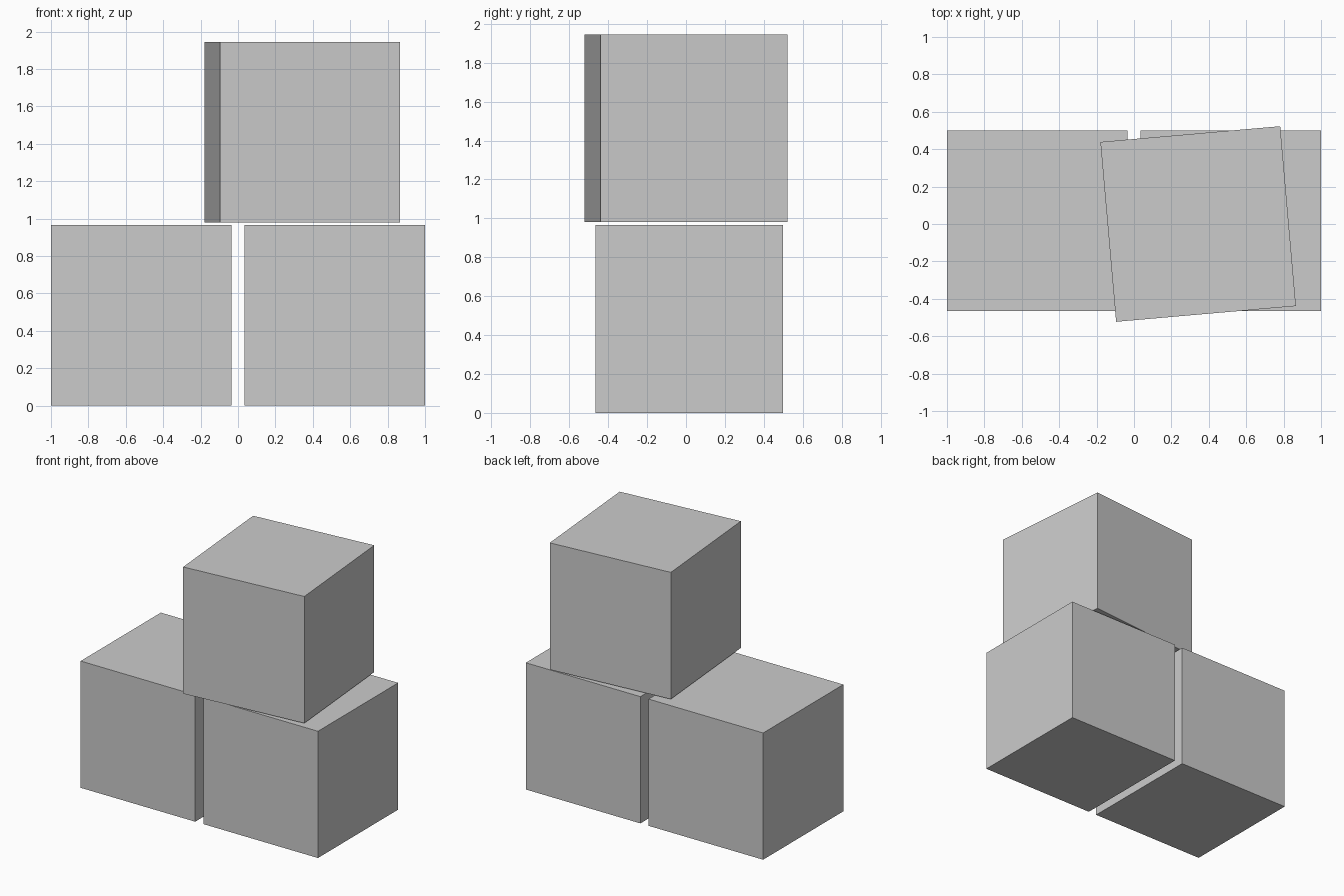
import bpy
import math

# Remove the default cube
default = bpy.data.objects.get("Cube")
if default:
    bpy.data.objects.remove(default, do_unlink=True)

SIZE = 0.965

# Plain grey material
grey = bpy.data.materials.new("plain_grey")
grey.use_nodes = True
colour = (0.6, 0.6, 0.6, 1)
grey.diffuse_color = colour
grey.node_tree.nodes["Principled BSDF"].inputs["Base Color"].default_value = colour


def add_block(name, x, y, bottom, turn=0):
    bpy.ops.mesh.primitive_cube_add(
        size=SIZE, location=(x, y, bottom + SIZE / 2),
        rotation=(0, 0, math.radians(turn)))
    block = bpy.context.object
    block.name = name
    block.data.materials.append(grey)


# Two blocks side by side with a narrow gap, and a turned one on top
add_block("lower_right_block", -0.517, 0.017, 0)
add_block("lower_left_block", 0.517, 0.017, 0)
add_block("upper_block", 0.343, 0, 0.98, turn=5)
